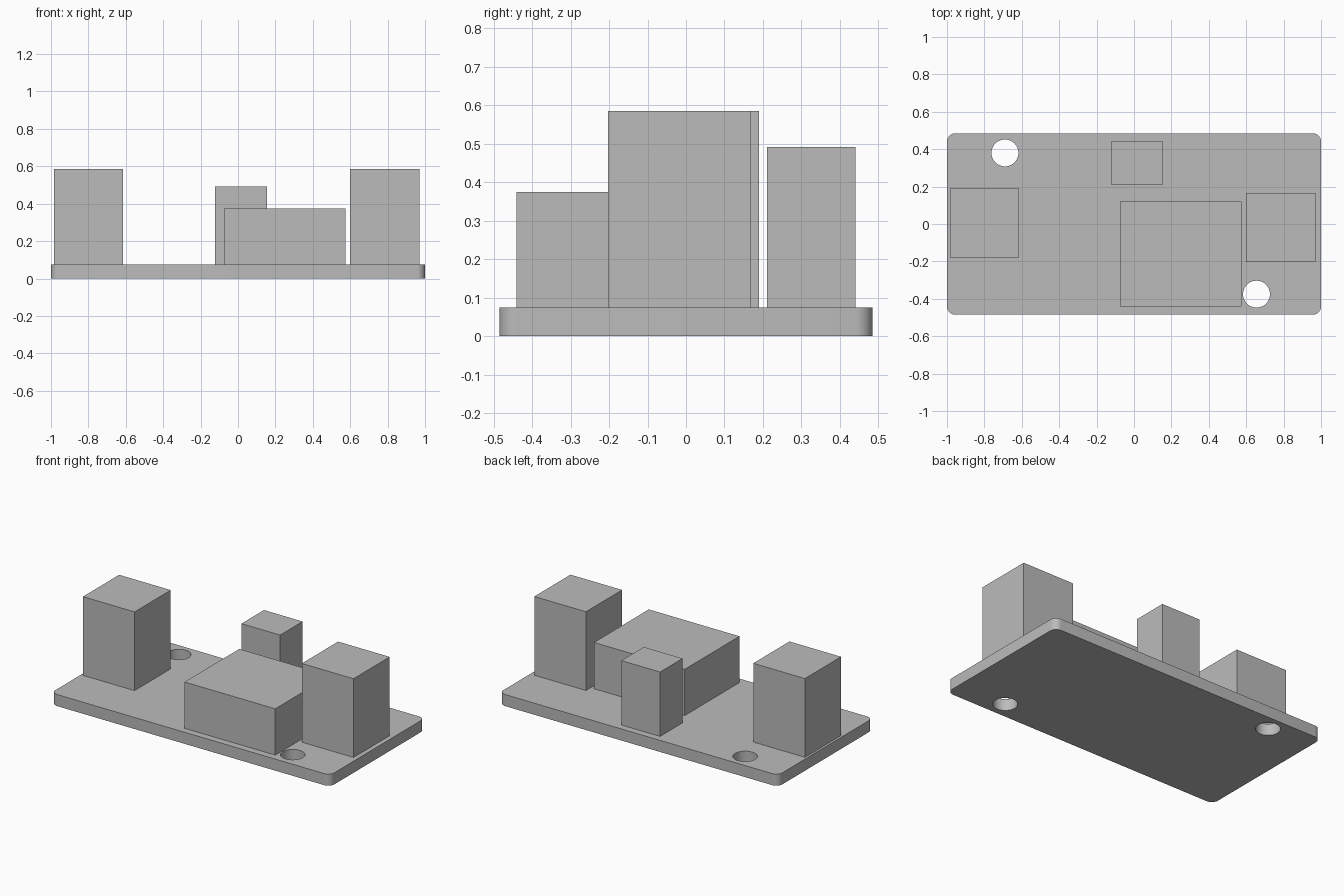
import bpy, bmesh, math
from mathutils import Matrix

cube = bpy.data.objects.get("Cube")
if cube:
    bpy.data.objects.remove(cube, do_unlink=True)

BOARD_TOP = 0.075

grey = bpy.data.materials.new("plain_grey")
grey.use_nodes = True
grey.diffuse_color = (0.5, 0.5, 0.5, 1)
grey.node_tree.nodes["Principled BSDF"].inputs["Base Color"].default_value = (0.5, 0.5, 0.5, 1)


def finish(name, bm):
    mesh = bpy.data.meshes.new(name)
    bm.to_mesh(mesh)
    bm.free()
    mesh.materials.append(grey)
    obj = bpy.data.objects.new(name, mesh)
    bpy.context.collection.objects.link(obj)
    return obj


def box(name, low, high, corner=0):
    """Box between two corners, optionally with rounded upright edges."""
    bm = bmesh.new()
    size = [h - l for l, h in zip(low, high)]
    centre = [(h + l) / 2 for l, h in zip(low, high)]
    bmesh.ops.create_cube(bm, size=1, matrix=Matrix.Translation(centre) @ Matrix.Diagonal((*size, 1)))
    if corner:
        upright = [e for e in bm.edges if abs(e.verts[0].co.z - e.verts[1].co.z) > 0.01]
        bmesh.ops.bevel(bm, geom=upright, offset=corner, segments=8, profile=0.5, affect='EDGES')
    return finish(name, bm)


# Circuit board with rounded corners
board = box("board", (-1, -0.485, 0), (1, 0.485, BOARD_TOP), corner=0.045)

# Two mounting holes drilled through the board
for x, y in ((-0.69, 0.38), (0.655, -0.375)):
    bm = bmesh.new()
    bmesh.ops.create_cone(bm, cap_ends=True, segments=48, radius1=0.072, radius2=0.072,
                          depth=1, matrix=Matrix.Translation((x, y, 0)))
    cutter = finish("hole_cutter", bm)
    cutter.hide_render = True
    cut = board.modifiers.new("mounting_hole", 'BOOLEAN')
    cut.operation = 'DIFFERENCE'
    cut.solver = 'EXACT'
    cut.object = cutter
    bpy.context.view_layer.objects.active = board
    bpy.ops.object.modifier_apply(modifier=cut.name)
    bpy.data.objects.remove(cutter, do_unlink=True)

bpy.ops.object.select_all(action='DESELECT')
board.select_set(True)
bpy.context.view_layer.objects.active = board
bpy.ops.object.shade_smooth_by_angle(angle=math.radians(30))

# Components standing on the board: x range, y range, top height
components = {
    "right_terminal_block": ((-0.985, -0.615), (-0.18, 0.19), 0.585),
    "left_terminal_block": ((0.60, 0.97), (-0.203, 0.167), 0.585),
    "relay_block": ((-0.075, 0.575), (-0.44, 0.12), 0.375),
    "rear_connector": ((-0.122, 0.155), (0.21, 0.44), 0.492),
}
for name, (xs, ys, top) in components.items():
    box(name, (xs[0], ys[0], BOARD_TOP), (xs[1], ys[1], top))
